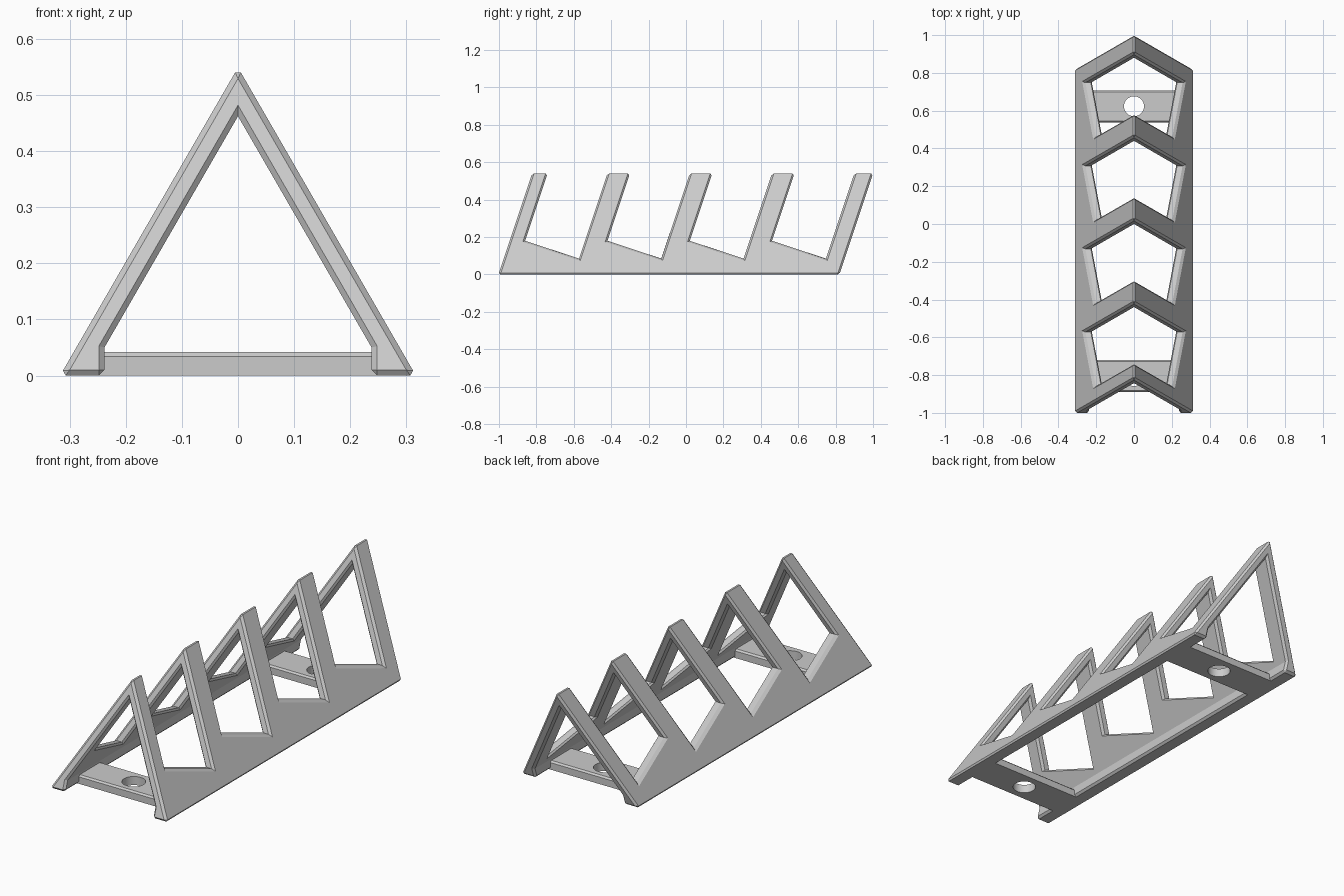
import bpy, bmesh, math
from mathutils import Vector

cube = bpy.data.objects.get("Cube")
if cube:
    bpy.data.objects.remove(cube, do_unlink=True)

grey = bpy.data.materials.new("light grey")
grey.use_nodes = True
COLOUR = (0.6, 0.6, 0.6, 1)
grey.diffuse_color = COLOUR
grey.node_tree.nodes["Principled BSDF"].inputs["Base Color"].default_value = COLOUR


def prism(name, points, sweep):
    """Closed profile swept along a vector."""
    bm = bmesh.new()
    face = bm.faces.new([bm.verts.new(p) for p in points])
    swept = bmesh.ops.extrude_face_region(bm, geom=[face])["geom"]
    verts = [g for g in swept if isinstance(g, bmesh.types.BMVert)]
    bmesh.ops.translate(bm, vec=Vector(sweep), verts=verts)
    bmesh.ops.recalc_face_normals(bm, faces=bm.faces)
    mesh = bpy.data.meshes.new(name)
    bm.to_mesh(mesh)
    bm.free()
    mesh.materials.append(grey)
    obj = bpy.data.objects.new(name, mesh)
    bpy.context.collection.objects.link(obj)
    return obj


def combine(obj, tool, operation):
    """Apply a boolean and drop the tool."""
    mod = obj.modifiers.new("cut", 'BOOLEAN')
    mod.object, mod.operation, mod.solver = tool, operation, 'EXACT'
    bpy.context.view_layer.objects.active = obj
    bpy.ops.object.modifier_apply(modifier=mod.name)
    bpy.data.objects.remove(tool, do_unlink=True)


def chamfer(obj, width):
    """Chamfer the outward edges only, leaving notch corners crisp."""
    bm = bmesh.new()
    bm.from_mesh(obj.data)
    bmesh.ops.remove_doubles(bm, verts=bm.verts, dist=0.0005)
    bmesh.ops.dissolve_limit(bm, angle_limit=0.02, verts=bm.verts, edges=bm.edges)
    edges = [e for e in bm.edges if e.is_manifold and e.is_convex
             and e.calc_face_angle() > 0.5]
    bmesh.ops.bevel(bm, geom=edges, offset=width, segments=1, affect='EDGES',
                    clamp_overlap=True)
    bm.to_mesh(obj.data)
    bm.free()


# Triangular tunnel, open underneath
half = [(0.317, 0), (0.238, 0), (0.238, 0.05)]
section = half + [(0, 0.462)] + [(-x, z) for x, z in reversed(half)] + [(0, 0.549)]
frame = prism("rack_frame", [(x, -1.2, z) for x, z in section], (0, 2.4, 0))

# Slanted side outline with four notches, sharing one lean
LEAN, TOP = 1 / 3, 0.6
outline = [(-1.003, 0), (-1.003 + TOP * LEAN, TOP)]
for i in range(4):
    y = -0.86 + 0.44 * i
    outline += [(y + (TOP - 0.18) * LEAN, TOP), (y, 0.18),
                (y + 0.288, 0.085), (y + 0.288 + (TOP - 0.085) * LEAN, TOP)]
outline += [(0.82 + TOP * LEAN, TOP), (0.82, 0)]
side_cutter = prism("side_cutter", [(-0.5, y, z) for y, z in outline], (1, 0, 0))
combine(frame, side_cutter, 'INTERSECT')
chamfer(frame, 0.01)

# Floor straps with screw holes
for name, y in (("front_strap", -0.805), ("back_strap", 0.623)):
    strap = prism(name, [(-0.25, y - 0.085, 0), (-0.25, y + 0.085, 0),
                         (-0.25, y + 0.085, 0.034), (-0.25, y + 0.077, 0.042),
                         (-0.25, y - 0.077, 0.042), (-0.25, y - 0.085, 0.034)],
                  (0.5, 0, 0))
    ring = [(0.053 * math.cos(a), y + 0.053 * math.sin(a), -0.1)
            for a in (math.tau * k / 32 for k in range(32))]
    combine(strap, prism("hole_cutter", ring, (0, 0, 0.3)), 'DIFFERENCE')
    bpy.ops.object.select_all(action='DESELECT')
    strap.select_set(True)
    bpy.context.view_layer.objects.active = strap
    bpy.ops.object.shade_smooth_by_angle(angle=math.radians(30))
